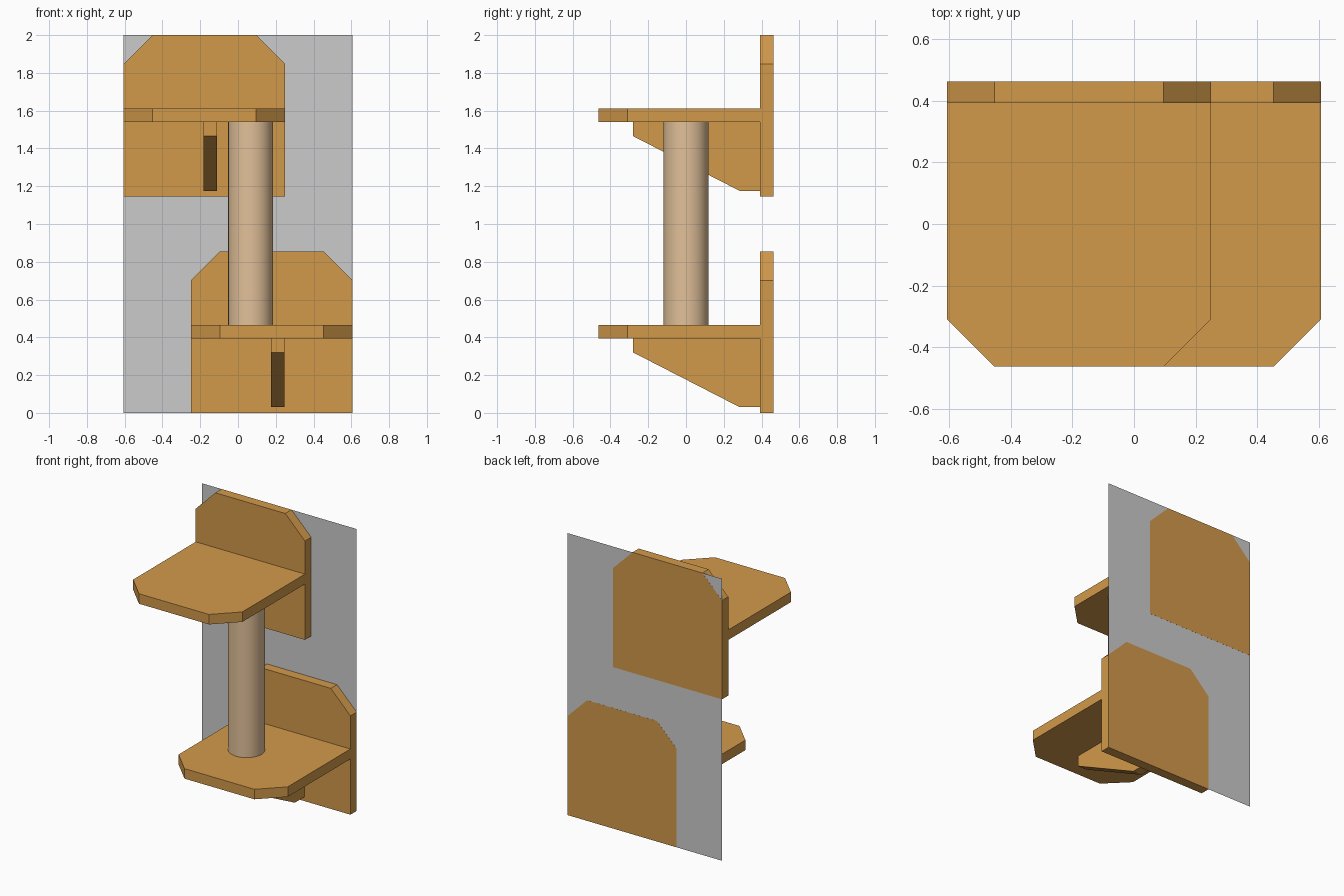
import bpy, bmesh
from mathutils import Vector

if "Cube" in bpy.data.objects:
    bpy.data.objects.remove(bpy.data.objects["Cube"])

def material(name, color):
    m = bpy.data.materials.new(name)
    m.diffuse_color = (*color, 1)
    m.use_nodes = True
    m.node_tree.nodes["Principled BSDF"].inputs["Base Color"].default_value = m.diffuse_color
    return m

wood = material("wood", (0.65, 0.32, 0.07))
rope = material("rope", (0.76, 0.53, 0.32))

def extrude_profile(name, points, offset, mat=None):
    """Extrude a flat 3D outline along offset."""
    bm = bmesh.new()
    face = bm.faces.new([bm.verts.new(p) for p in points])
    if offset:
        new = bmesh.ops.extrude_face_region(bm, geom=[face])["geom"]
        verts = [v for v in new if isinstance(v, bmesh.types.BMVert)]
        bmesh.ops.translate(bm, verts=verts, vec=Vector(offset))
        bmesh.ops.recalc_face_normals(bm, faces=bm.faces)
    mesh = bpy.data.meshes.new(name)
    bm.to_mesh(mesh)
    bm.free()
    ob = bpy.data.objects.new(name, mesh)
    bpy.context.collection.objects.link(ob)
    if mat:
        mesh.materials.append(mat)
    return ob

def clipped_outline(x0, x1, base, tip, cut):
    """Rectangle with both corners at the tip end cut off."""
    s = cut if tip > base else -cut
    return [(x0, base), (x1, base), (x1, tip - s), (x1 - cut, tip),
            (x0 + cut, tip), (x0, tip - s)]

BACK, FRONT, JOIN, CUT = 0.463, -0.463, 0.393, 0.154

# Two wall perches: back board, shelf and bracket
for label, x, z in (("lower", -0.25, 0.0), ("upper", -0.607, 1.145)):
    board = clipped_outline(x, x + 0.857, z, z + 0.855, CUT)
    extrude_profile(label + "_back_board", [(a, JOIN, b) for a, b in board],
                    (0, BACK - JOIN, 0), wood)
    shelf = clipped_outline(x, x + 0.857, JOIN, FRONT, CUT)
    extrude_profile(label + "_shelf", [(a, b, z + 0.395) for a, b in shelf],
                    (0, 0, 0.071), wood)
    bracket = [(-0.28, 0.395), (-0.28, 0.32), (0.285, 0.03), (JOIN, 0.03), (JOIN, 0.395)]
    extrude_profile(label + "_bracket", [(x + 0.425, a, z + b) for a, b in bracket],
                    (0.071, 0, 0), wood)

# Round post between the shelves
bpy.ops.mesh.primitive_cylinder_add(vertices=32, radius=0.119, depth=1.074,
                                    location=(0.067, 0, 1.003))
post = bpy.context.object
post.name = "scratching_post"
post.data.materials.append(rope)
bpy.ops.object.shade_smooth_by_angle()

# Flat wall sheet behind the boards
W = 0.607
extrude_profile("wall_sheet", [(-W, 0.4625, 0), (W, 0.4625, 0), (W, 0.4625, 2), (-W, 0.4625, 2)], None)
